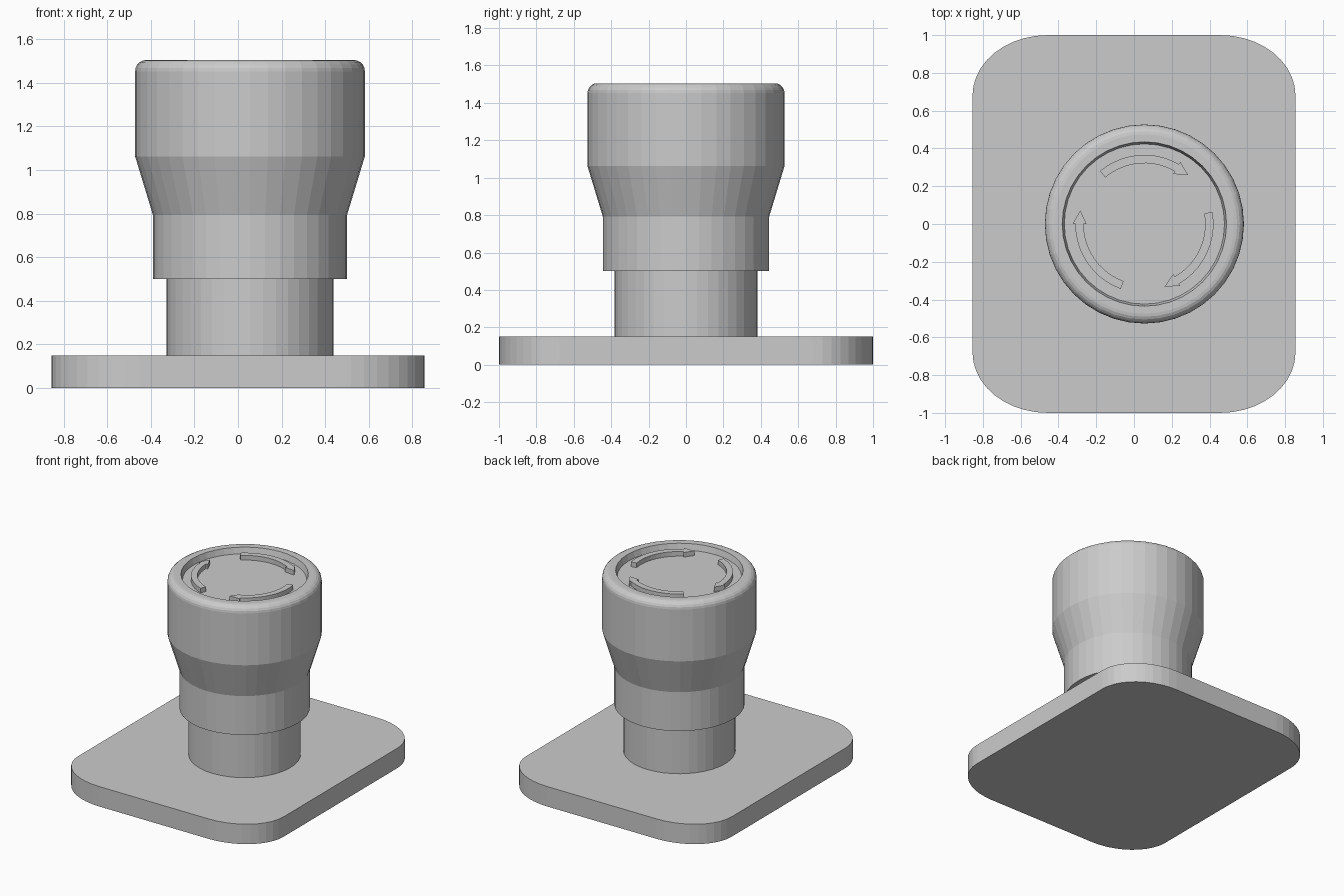
import bpy, bmesh
from math import sin, cos, pi, radians

if "Cube" in bpy.data.objects:
    bpy.data.objects.remove(bpy.data.objects["Cube"])

CX = 0.055   # button axis
SIDES = 40


def make_object(name, bm):
    bmesh.ops.recalc_face_normals(bm, faces=bm.faces)
    mesh = bpy.data.meshes.new(name)
    bm.to_mesh(mesh)
    bm.free()
    ob = bpy.data.objects.new(name, mesh)
    bpy.context.collection.objects.link(ob)
    return ob


def prism(name, outline, z0, z1):
    """Extrude a 2D outline from z0 to z1."""
    bm = bmesh.new()
    face = bm.faces.new([bm.verts.new((x, y, z0)) for x, y in outline])
    ext = bmesh.ops.extrude_face_region(bm, geom=[face], use_keep_orig=True)
    for v in ext["geom"]:
        if isinstance(v, bmesh.types.BMVert):
            v.co.z = z1
    return make_object(name, bm)


def lathe(name, profile):
    """Revolve (radius, z) points about the button axis, capping both ends."""
    bm = bmesh.new()
    rings = [[bm.verts.new((CX + r * cos(2 * pi * i / SIDES), r * sin(2 * pi * i / SIDES), z))
              for i in range(SIDES)] for r, z in profile]
    for a, b in zip(rings, rings[1:]):
        for i in range(SIDES):
            j = (i + 1) % SIDES
            bm.faces.new((a[i], a[j], b[j], b[i]))
    bm.faces.new(rings[0][::-1])
    bm.faces.new(rings[-1])
    return make_object(name, bm)


# Base plate with softly rounded corners
RX, RY, STEPS = 0.40, 0.32, 10
outline = []
for quarter, (sx, sy) in enumerate([(1, 1), (-1, 1), (-1, -1), (1, -1)]):
    for k in range(STEPS + 1):
        a = (quarter + k / STEPS) * pi / 2
        outline.append((sx * (0.855 - RX) + RX * cos(a), sy * (1.0 - RY) + RY * sin(a)))
prism("base_plate", outline, 0, 0.15)

# Stem between plate and button
lathe("stem", [(0.383, 0.148), (0.383, 0.52)])

# Button: collar, flare, head with rounded rim and recessed top
rim = [(0.475 + 0.052 * cos(radians(a)), 1.453 + 0.052 * sin(radians(a)))
       for a in range(0, 91, 18)]
lathe("button_head", [(0.445, 0.5), (0.445, 0.793), (0.527, 1.063)] + rim
      + [(0.435, 1.505), (0.424, 1.46)])

# Three raised turn arrows on the recessed top
for n in range(3):
    turn = -120 * n
    polar = [(0.366, 130 - 7 * k) for k in range(11)]
    polar += [(0.380, 60), (0.347, 48), (0.306, 60)]
    polar += [(0.322, 60 + 7 * k) for k in range(11)]
    points = [(CX + r * cos(radians(a + turn)), r * sin(radians(a + turn))) for r, a in polar]
    prism(f"turn_arrow_{n + 1}", points, 1.458, 1.495)
